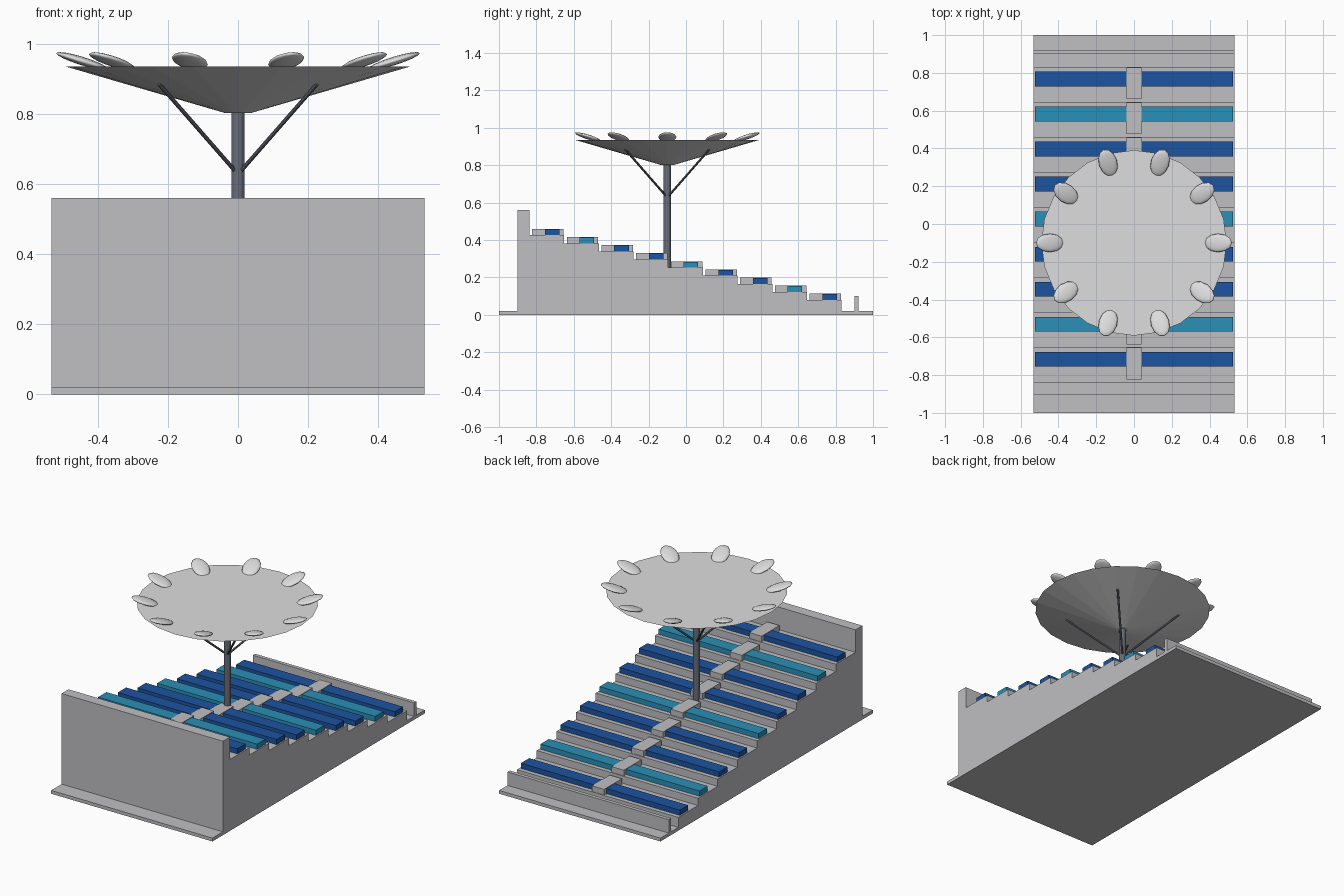
import bpy, bmesh, math
from mathutils import Vector, Matrix

if "Cube" in bpy.data.objects:
    bpy.data.objects.remove(bpy.data.objects["Cube"])


def material(name, rgb):
    m = bpy.data.materials.new(name)
    m.diffuse_color = [(c / 255) ** 2.2 for c in rgb] + [1]
    m.use_nodes = True
    m.node_tree.nodes["Principled BSDF"].inputs["Base Color"].default_value = m.diffuse_color
    return m


CONCRETE = material("concrete grey", (190, 190, 194))
BLUE = material("deep blue", (34, 84, 158))
TEAL = material("teal", (46, 142, 180))
METAL = material("dark metal", (104, 108, 120))
WHITE = material("off white", (221, 221, 221))


def finish(name, bm, mat, smooth=False):
    bmesh.ops.recalc_face_normals(bm, faces=bm.faces)
    for f in bm.faces:
        f.smooth = smooth
    me = bpy.data.meshes.new(name)
    bm.to_mesh(me)
    bm.free()
    me.materials.append(mat)
    ob = bpy.data.objects.new(name, me)
    bpy.context.collection.objects.link(ob)
    return ob


def box(name, x0, x1, y0, y1, z0, z1, mat):
    bm = bmesh.new()
    mtx = Matrix.Translation(((x0 + x1) / 2, (y0 + y1) / 2, (z0 + z1) / 2)) \
        @ Matrix.Diagonal((x1 - x0, y1 - y0, z1 - z0, 1))
    bmesh.ops.create_cube(bm, size=1, matrix=mtx)
    return finish(name, bm, mat)


def rod(name, a, b, r0, r1, sides, mat):
    a, b = Vector(a), Vector(b)
    d = b - a
    bm = bmesh.new()
    mtx = Matrix.Translation((a + b) / 2) @ d.to_track_quat('Z', 'Y').to_matrix().to_4x4()
    bmesh.ops.create_cone(bm, cap_ends=True, segments=sides, radius1=r0, radius2=r1,
                          depth=d.length, matrix=mtx)
    return finish(name, bm, mat)


# Stepped stand: one side profile extruded across x
HALF, STEPS, Y0, PITCH = 0.532, 9, -0.837, 0.1855
Z0, DROP = 0.426, 0.0433
profile = [(-1, 0), (-1, 0.02), (-0.902, 0.02), (-0.902, 0.56), (Y0, 0.56)]
for i in range(STEPS):
    z = Z0 - i * DROP
    profile += [(Y0 + i * PITCH, z), (Y0 + (i + 1) * PITCH, z)]
profile += [(Y0 + STEPS * PITCH, 0.02), (0.9, 0.02), (0.9, 0.1),
            (0.922, 0.1), (0.922, 0.02), (1, 0.02), (1, 0)]
bm = bmesh.new()
face = bm.faces.new([bm.verts.new((-HALF, y, z)) for y, z in profile])
ext = bmesh.ops.extrude_face_region(bm, geom=[face])
bmesh.ops.translate(bm, vec=(2 * HALF, 0, 0),
                    verts=[g for g in ext["geom"] if isinstance(g, bmesh.types.BMVert)])
finish("stepped_stand", bm, CONCRETE)

# Bench rows on both sides of the aisle, and the aisle blocks
for i in range(STEPS):
    y, z = -0.716 + i * PITCH, Z0 - i * DROP
    for side, s in (("left", -1), ("right", 1)):
        xa, xb = sorted((s * 0.03, s * 0.524))
        box(f"bench_{side}_{i + 1}", xa, xb, y - 0.039, y + 0.039, z - 0.002, z + 0.031,
            TEAL if i % 3 == 1 else BLUE)
    box(f"aisle_block_{i + 1}", -0.04, 0.04, y - 0.107, y + 0.061, z - 0.002, z + 0.034, CONCRETE)

# Column and diagonal struts
CY = -0.1
rod("column", (0, CY, 0.25), (0, CY, 0.81), 0.019, 0.019, 12, METAL)
for k in range(4):
    c, s = math.cos(math.pi / 4 + k * math.pi / 2), math.sin(math.pi / 4 + k * math.pi / 2)
    rod(f"strut_{k + 1}", (0.015 * c, CY + 0.015 * s, 0.64), (0.318 * c, CY + 0.318 * s, 0.885),
        0.006, 0.006, 8, METAL)

# Canopy: shallow inverted cone with a flat top
rod("canopy", (0, CY, 0.802), (0, CY, 0.935), 0.035, 0.491, 24, WHITE)

# Rim petals: flattened ellipsoids tilted outward
for k in range(10):
    bm = bmesh.new()
    mtx = (Matrix.Translation((0, CY, 0)) @ Matrix.Rotation(k * math.pi / 5, 4, 'Z')
           @ Matrix.Translation((0.445, 0, 0.951)) @ Matrix.Rotation(-0.3, 4, 'Y')
           @ Matrix.Diagonal((0.077, 0.049, 0.012, 1)))
    bmesh.ops.create_uvsphere(bm, u_segments=12, v_segments=8, radius=1, matrix=mtx)
    finish(f"canopy_petal_{k + 1}", bm, WHITE, smooth=True)
